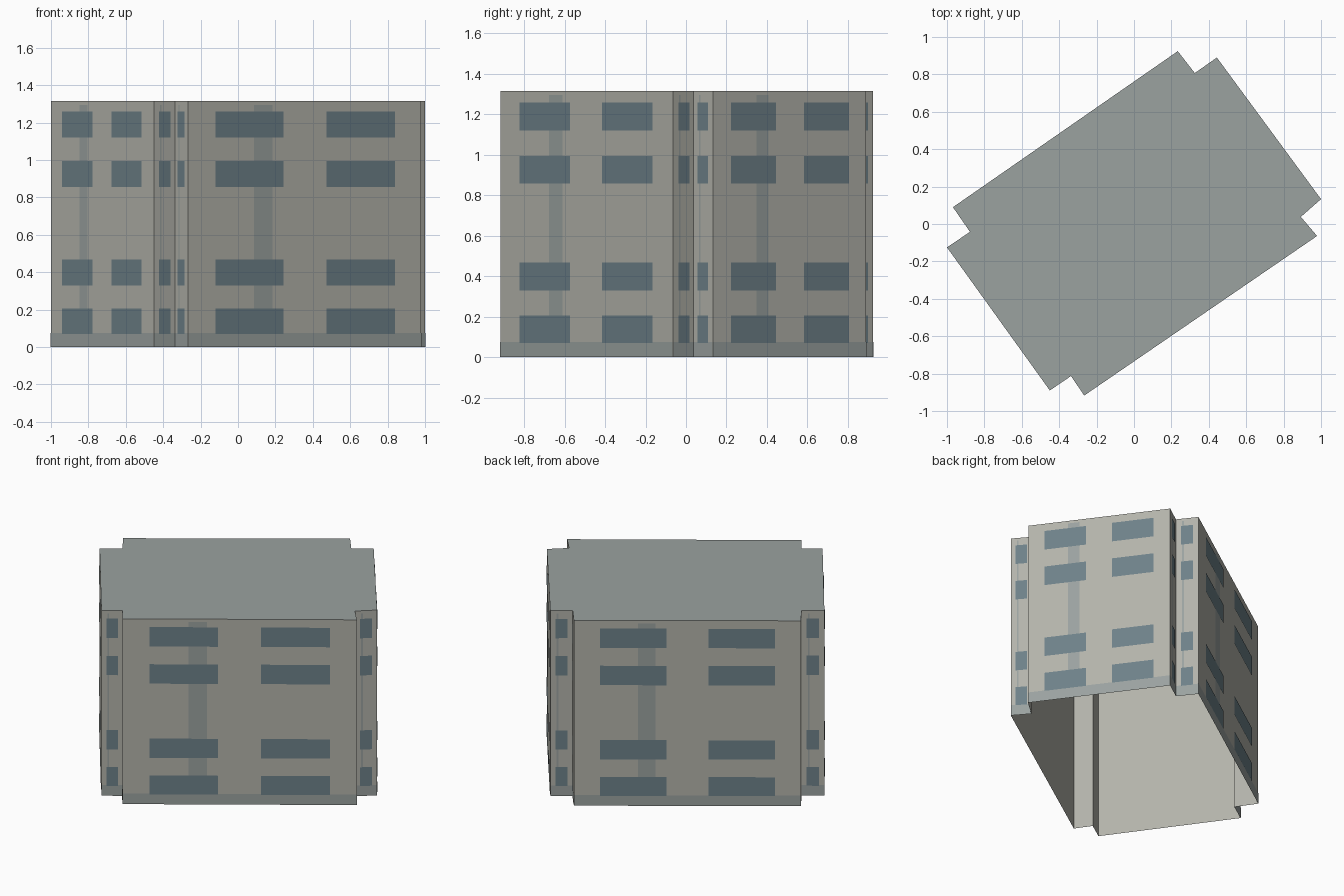
import bpy
import bmesh
from mathutils import Vector

if "Cube" in bpy.data.objects:
    bpy.data.objects.remove(bpy.data.objects["Cube"])

HEIGHT = 1.315
# Footprint, counter-clockwise seen from above, with notched corners
PLAN = [(-1.0, -0.125), (-0.45, -0.89), (-0.337, -0.813), (-0.266, -0.917),
        (0.979, -0.064), (0.892, 0.038), (1.0, 0.133), (0.443, 0.89),
        (0.325, 0.807), (0.234, 0.924), (-0.968, 0.09), (-0.877, -0.042)]
ROWS = [(0.071, 0.205), (0.33, 0.467), (0.857, 0.995), (1.121, 1.259)]
WIDE_COLUMNS = [(0.115, 0.408), (0.592, 0.885)]
NARROW_COLUMNS = [(0.23, 0.77)]


def material(name, color):
    mat = bpy.data.materials.new(name)
    mat.diffuse_color = (*color, 1)
    mat.use_nodes = True
    mat.node_tree.nodes["Principled BSDF"].inputs["Base Color"].default_value = mat.diffuse_color
    return mat


def make_object(name, faces, mat):
    bm = bmesh.new()
    for face in faces:
        bm.faces.new([bm.verts.new(p) for p in face])
    bmesh.ops.remove_doubles(bm, verts=bm.verts, dist=1e-5)
    mesh = bpy.data.meshes.new(name)
    bm.to_mesh(mesh)
    bm.free()
    mesh.materials.append(mat)
    bpy.context.collection.objects.link(bpy.data.objects.new(name, mesh))


def panel(a, b, u, z, offset=0.0):
    """Rectangle on the wall a-b, between fractions u and heights z."""
    a, b = Vector(a), Vector(b)
    d = (b - a).normalized()
    out = Vector((d.y, -d.x)) * offset
    p, q = a.lerp(b, u[0]) + out, a.lerp(b, u[1]) + out
    return [(p.x, p.y, z[0]), (q.x, q.y, z[0]), (q.x, q.y, z[1]), (p.x, p.y, z[1])]


wall_mat = material("wall_plaster", (0.45, 0.45, 0.405))
trim_mat = material("grey_trim", (0.325, 0.36, 0.35))
glass_mat = material("window_glass", (0.155, 0.22, 0.25))

walls, plinth, strips, windows = [], [], [], []
for i, a in enumerate(PLAN):
    b = PLAN[(i + 1) % len(PLAN)]
    wide = (Vector(b) - Vector(a)).length > 0.5
    walls.append(panel(a, b, (0, 1), (0, HEIGHT)))
    plinth.append(panel(a, b, (0, 1), (0, 0.075), 0.002))
    strips.append(panel(a, b, (0.282, 0.36), (0.075, 1.295), 0.002))
    for u in WIDE_COLUMNS if wide else NARROW_COLUMNS:
        windows += [panel(a, b, u, z, 0.004) for z in ROWS]

# Open-bottomed shell with flat roof
make_object("walls", walls, wall_mat)
make_object("roof", [[(x, y, HEIGHT) for x, y in PLAN]], trim_mat)
# Facade details
make_object("plinth_band", plinth, trim_mat)
make_object("vertical_strips", strips, trim_mat)
make_object("windows", windows, glass_mat)
